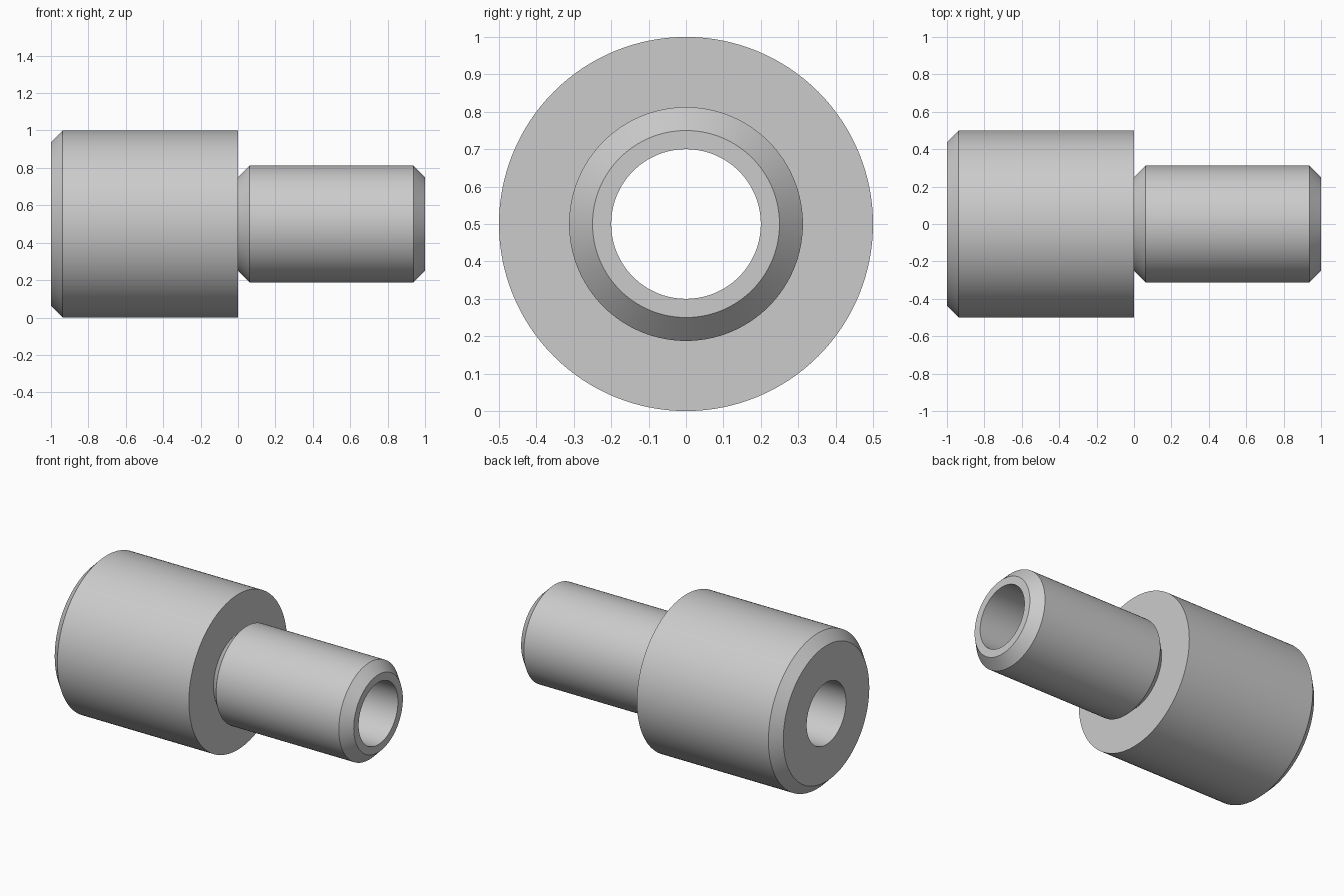
import bpy, bmesh, math
from mathutils import Vector

cube = bpy.data.objects.get("Cube")
if cube:
    bpy.data.objects.remove(cube, do_unlink=True)

AXIS_HEIGHT = 0.5
SEGMENTS = 128

grey = bpy.data.materials.new("plain grey")
grey.use_nodes = True
colour = (0.6, 0.6, 0.6, 1)
grey.diffuse_color = colour
grey.node_tree.nodes["Principled BSDF"].inputs["Base Color"].default_value = colour


def lathe(name, profile):
    """Spin a closed (x, radius) profile around the long axis."""
    bm = bmesh.new()
    verts = [bm.verts.new((x, 0, r)) for x, r in profile]
    edges = [bm.edges.new((v, verts[i - 1])) for i, v in enumerate(verts)]
    bmesh.ops.spin(bm, geom=verts + edges, cent=(0, 0, 0), axis=(1, 0, 0),
                   angle=math.tau, steps=SEGMENTS, use_merge=True)
    bmesh.ops.remove_doubles(bm, verts=bm.verts, dist=1e-5)
    bmesh.ops.recalc_face_normals(bm, faces=bm.faces)
    bmesh.ops.translate(bm, verts=bm.verts, vec=Vector((0, 0, AXIS_HEIGHT)))
    mesh = bpy.data.meshes.new(name)
    bm.to_mesh(mesh)
    bm.free()
    mesh.materials.append(grey)
    obj = bpy.data.objects.new(name, mesh)
    bpy.context.collection.objects.link(obj)
    bpy.ops.object.select_all(action='DESELECT')
    obj.select_set(True)
    bpy.context.view_layer.objects.active = obj
    bpy.ops.object.shade_smooth_by_angle(angle=math.radians(30))
    return obj


# Stepped sleeve: wide collar, chamfered narrow spigot, straight through bore
bore, spigot, neck, collar, chamfer = 0.2, 0.3125, 0.25, 0.5, 0.0625
lathe("stepped_sleeve", [
    (-1, bore),
    (-1, collar - chamfer), (-1 + chamfer, collar), (0, collar),
    (0, neck), (chamfer, spigot), (1 - chamfer, spigot), (1, neck),
    (1, bore),
])
